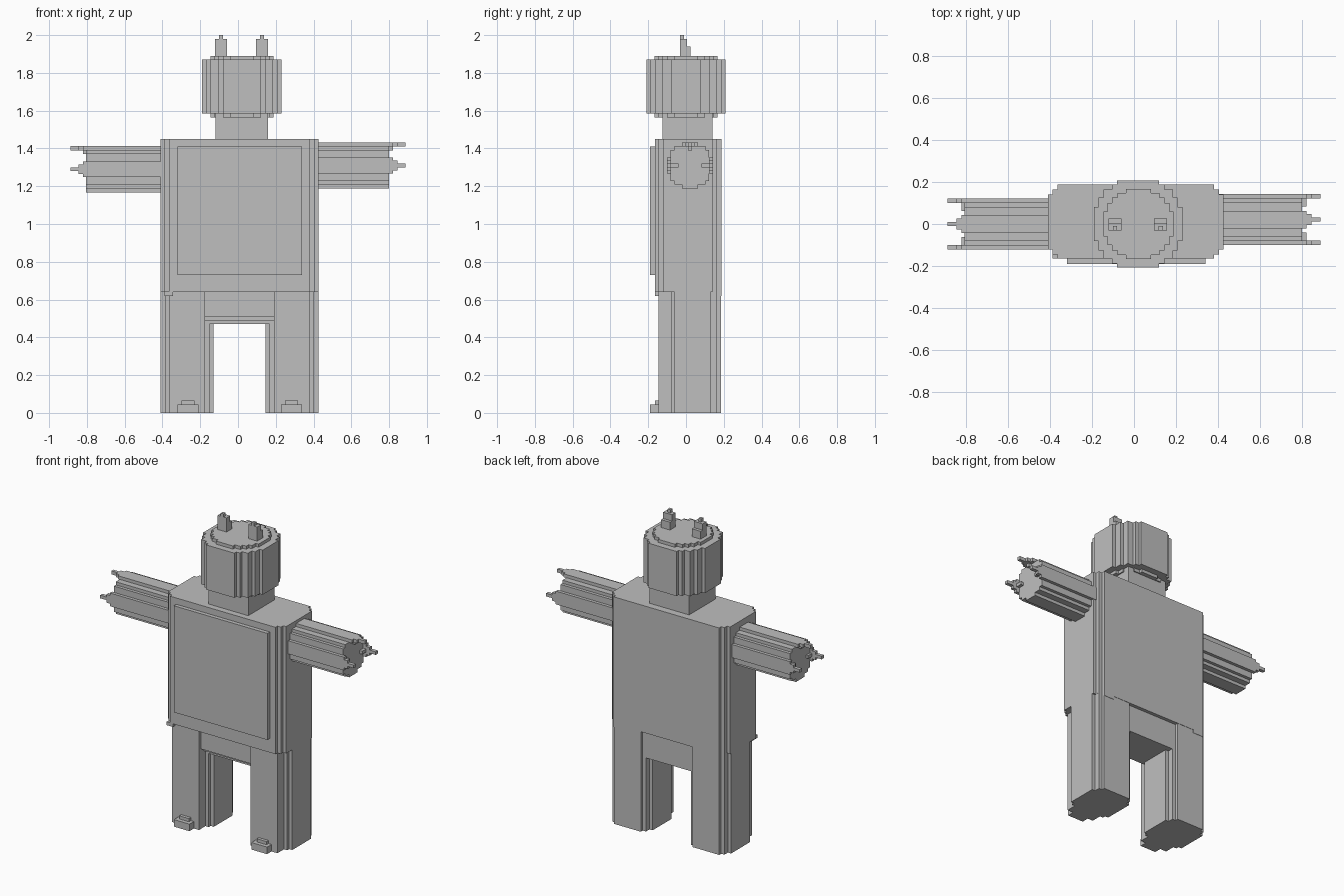
import bpy, bmesh

if "Cube" in bpy.data.objects:
    bpy.data.objects.remove(bpy.data.objects["Cube"])

grey = bpy.data.materials.new("plain grey")
grey.diffuse_color = (0.52, 0.52, 0.52, 1)
grey.use_nodes = True
grey.node_tree.nodes["Principled BSDF"].inputs["Base Color"].default_value = grey.diffuse_color


def prism(name, outline, axis, lo, hi):
    """Extrude a 2D outline along an axis; the outline lies in the other two axes."""
    bm = bmesh.new()

    def place(p, t):
        c = list(p)
        c.insert(axis, t)
        return bm.verts.new(c)

    a = [place(p, lo) for p in outline]
    b = [place(p, hi) for p in outline]
    bm.faces.new(a)
    bm.faces.new(b)
    n = len(a)
    for i in range(n):
        j = (i + 1) % n
        bm.faces.new((a[i], a[j], b[j], b[i]))
    bmesh.ops.recalc_face_normals(bm, faces=bm.faces)
    me = bpy.data.meshes.new(name)
    bm.to_mesh(me)
    bm.free()
    me.materials.append(grey)
    ob = bpy.data.objects.new(name, me)
    bpy.context.collection.objects.link(ob)
    return ob


def box(name, x0, x1, y0, y1, z0, z1):
    return prism(name, [(x0, y0), (x1, y0), (x1, y1), (x0, y1)], 2, z0, z1)


def stepped(cx, cy, steps):
    """Stepped round outline; each step is (half width, low reach, high reach)."""
    def corner(sx, k):
        pts = []
        for i, s in enumerate(steps):
            pts.append((cx + sx * s[0], cy + s[k]))
            if i + 1 < len(steps):
                pts.append((cx + sx * s[0], cy + steps[i + 1][k]))
        return pts
    return (corner(1, 2) + corner(1, 1)[::-1]
            + corner(-1, 1) + corner(-1, 2)[::-1])


def round_steps(*pairs):
    return [(w, -h, h) for w, h in pairs]


# Torso with notched corners, chest plate and hanging corner lips
prism("torso", stepped(0.008, 0, [(0.372, -0.165, 0.187), (0.396, -0.145, 0.165),
                                  (0.417, -0.122, 0.14)]), 2, 0.64, 1.45)
box("chest_plate", -0.32, 0.34, -0.19, -0.16, 0.73, 1.41)
box("front_lip", -0.388, -0.345, -0.165, -0.1, 0.62, 0.642)
for sx, side in ((-1, "left"), (1, "right")):
    a, b = sorted((0.008 + sx * 0.3, 0.008 + sx * 0.372))
    box(side + "_back_lip", a, b, 0.14, 0.187, 0.62, 0.642)

# Pelvis with a stepped lower front edge
prism("pelvis", [(-0.125, 0.65), (-0.125, 0.51), (-0.10, 0.51), (-0.10, 0.49),
                 (-0.08, 0.49), (-0.08, 0.47), (0.165, 0.47), (0.165, 0.65)],
      0, -0.20, 0.22)

# Legs and toes
for sx, side in ((-1, "left"), (1, "right")):
    cx = 0.008 + sx * 0.277
    prism(side + "_leg", stepped(cx, 0, [(0.095, -0.145, 0.185), (0.118, -0.08, 0.165),
                                         (0.14, -0.06, 0.13)]), 2, 0, 0.645)
    tx = 0.009 + sx * 0.274
    box(side + "_toe", tx - 0.055, tx + 0.055, -0.19, -0.14, 0, 0.045)
    box(side + "_toe_top", tx - 0.034, tx + 0.034, -0.165, -0.14, 0.04, 0.065)

# Arms, each ending in three tapering fingers
arm_steps = round_steps((0.042, 0.122), (0.082, 0.102), (0.102, 0.082), (0.122, 0.042))
for sx, side, cy, cz, end in ((-1, "left", 0.0, 1.29, 0.806), (1, "right", 0.021, 1.31, 0.80)):
    def along(r0, r1):
        return sorted((sx * r0, sx * r1))
    prism(side + "_arm", stepped(cy, cz, arm_steps), 0, *along(0.40, end))
    tiers = ((0.82, 0.042), (0.845, 0.026), (0.888, 0.01))
    for reach, half in tiers:
        x0, x1 = along(end - 0.01, reach)
        box(side + "_top_finger", x0, x1, cy - half, cy + half, cz + 0.10, cz + 0.122)
        for sy, which in ((-1, "front"), (1, "back")):
            y0, y1 = sorted((cy + sy * 0.10, cy + sy * 0.122))
            box(f"{side}_{which}_finger", x0, x1, y0, y1, cz - half, cz + half)
    # small knuckles on the inner side of each finger
    x0, x1 = along(end - 0.01, 0.82)
    box(side + "_top_knuckle", x0, x1, cy - 0.01, cy + 0.01, cz + 0.08, cz + 0.10)
    for sy in (-1, 1):
        y0, y1 = sorted((cy + sy * 0.062, cy + sy * 0.10))
        box(side + "_side_knuckle", x0, x1, y0, y1, cz - 0.01, cz + 0.01)

# Neck, head and head caps
box("neck", -0.12, 0.16, -0.125, 0.14, 1.44, 1.60)
prism("head", stepped(0.02, 0, round_steps((0.10, 0.208), (0.125, 0.188), (0.165, 0.165),
                                           (0.188, 0.125), (0.21, 0.08))), 2, 1.585, 1.87)
prism("head_caps", stepped(0.021, 0, round_steps((0.06, 0.167), (0.10, 0.147), (0.125, 0.125),
                                                 (0.147, 0.10), (0.167, 0.06))), 2, 1.565, 1.89)

# Antennae with a stepped tip
for x, side in ((-0.09, "left"), (0.127, "right")):
    box(side + "_antenna", x - 0.031, x + 0.031, -0.032, 0.025, 1.88, 1.94)
    box(side + "_antenna_mid", x - 0.031, x + 0.031, -0.032, 0.005, 1.93, 1.98)
    box(side + "_antenna_tip", x - 0.01, x + 0.01, -0.032, -0.01, 1.97, 2.0)
